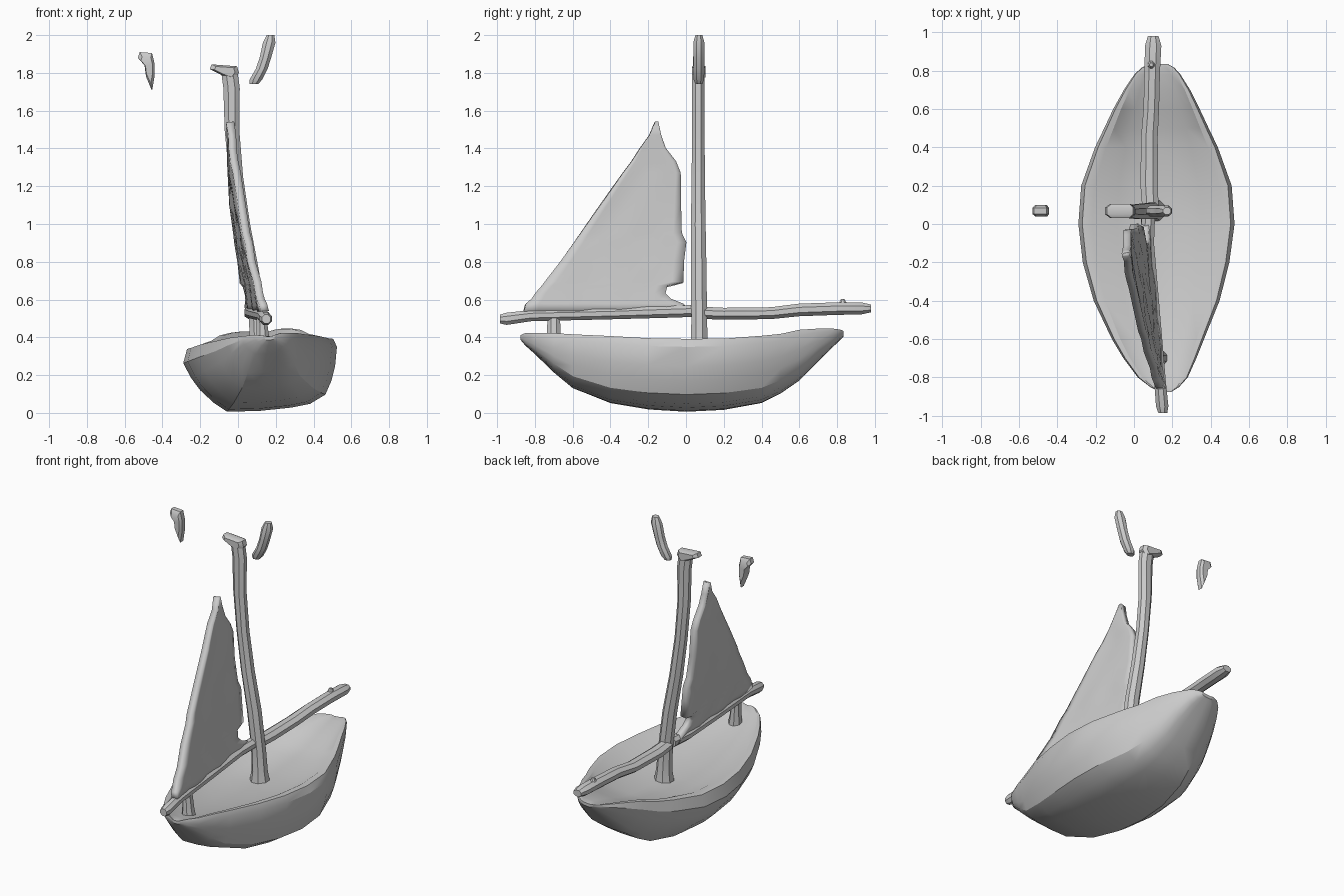
import bpy, bmesh, math


def finish(name, bm, angle=35):
    bmesh.ops.recalc_face_normals(bm, faces=bm.faces)
    me = bpy.data.meshes.new(name)
    bm.to_mesh(me)
    bm.free()
    ob = bpy.data.objects.new(name, me)
    bpy.context.collection.objects.link(ob)
    bpy.ops.object.select_all(action='DESELECT')
    ob.select_set(True)
    bpy.context.view_layer.objects.active = ob
    bpy.ops.object.shade_smooth_by_angle(angle=math.radians(angle))
    return ob


def loft(name, rings, angle=35):
    """Skin closed rings of points and cap both ends."""
    bm = bmesh.new()
    loops = [[bm.verts.new(p) for p in r] for r in rings]
    n = len(loops[0])
    for a, b in zip(loops, loops[1:]):
        for i in range(n):
            j = (i + 1) % n
            bm.faces.new((a[i], a[j], b[j], b[i]))
    bm.faces.new(loops[0])
    bm.faces.new(loops[-1])
    return finish(name, bm, angle)


def pole(name, path, upright, sides=8):
    """Path of (x, y, z, radius_a, radius_b); rings lie in xy if upright, else xz."""
    rings = []
    for x, y, z, ra, rb in path:
        ring = []
        for i in range(sides):
            t = math.tau * (i + 0.5) / sides
            a, b = ra * math.cos(t), rb * math.sin(t)
            ring.append((x + a, y + b, z) if upright else (x + a, y, z + b))
        rings.append(ring)
    return loft(name, rings)


# Hull: heeled cross-section swept through stations, with a recessed deck
section = [(-.95, 1), (-1, .8), (-.9, .58), (-.78, .39), (-.6, .19), (-.43, .05),
           (0, .03), (.4, .045), (.65, .08), (.85, .2), (.93, .4), (.975, .6),
           (1, .88), (.95, 1), (.84, 1), (.56, .83), (0, .81), (-.5, .83), (-.82, 1)]
stations = [  # y, centre x, half width, bottom, top
    (-.875, .165, .03, .385, .41), (-.85, .16, .075, .355, .418), (-.8, .15, .13, .31, .415),
    (-.7, .135, .19, .21, .41), (-.6, .125, .24, .125, .40), (-.4, .118, .328, .045, .385),
    (-.2, .115, .382, .012, .37), (0, .117, .407, 0, .365), (.2, .117, .392, .01, .367),
    (.4, .117, .32, .045, .387), (.5, .117, .272, .095, .40), (.6, .117, .225, .165, .425),
    (.7, .12, .172, .27, .435), (.78, .122, .12, .35, .438), (.815, .125, .085, .385, .436),
    (.835, .13, .045, .405, .43)]
rings = []
for y, cx, w, b, t in stations:
    rings.append([(cx + u * w, y, b + h * (t - b) + .07 * u * w) for u, h in section])
loft("hull", rings, 30)

# Mast, leaning and gently curved
pole("mast", [(.11, .07, .28, .065, .06), (.108, .07, .36, .05, .048),
              (.10, .07, .5, .045, .045), (.07, .067, .75, .045, .045),
              (.025, .065, 1.0, .042, .042), (-.01, .065, 1.25, .04, .038),
              (-.032, .065, 1.5, .042, .036), (-.034, .065, 1.72, .047, .035),
              (-.045, .065, 1.80, .047, .035)], True)


def boom_x(y):
    return .06 - .092 * y


# Boom, its stern post and the bowsprit
pole("boom", [(.15, -.985, .497, .025, .025), (.147, -.95, .498, .035, .035),
              (boom_x(-.82), -.82, .515, .033, .032), (boom_x(-.4), -.4, .525, .036, .032),
              (boom_x(-.1), -.1, .535, .038, .034), (.075, .05, .54, .038, .034)], False)
pole("boom_support", [(.135, -.70, .35, .045, .045), (.13, -.70, .42, .035, .04),
                      (.125, -.70, .51, .028, .035)], True)
pole("bowsprit", [(.085, .08, .53, .045, .035), (.08, .2, .525, .05, .034),
                  (.08, .45, .528, .047, .034), (.09, .6, .545, .044, .036),
                  (.095, .8, .552, .044, .036), (.1, .93, .553, .046, .034),
                  (.1, .98, .553, .03, .022)], False)
pole("bowsprit_knob", [(.09, .83, .57, .025, .03), (.09, .83, .602, .01, .01)], True)

# Sail: rows of (height, rear edge, front edge), curved sideways and thickened
rows = [(.535, -.86, .03), (.575, -.85, -.02), (.60, -.82, -.08), (.63, -.80, -.11),
        (.67, -.765, -.10), (.69, -.75, -.015), (.8, -.665, -.012), (.9, -.595, 0),
        (.95, -.56, -.025), (1.1, -.455, -.028), (1.27, -.335, -.03),
        (1.33, -.29, -.055), (1.4, -.245, -.11), (1.47, -.195, -.135), (1.54, -.165, -.15)]
bm = bmesh.new()
cols = 12
prev = None
for z, y0, y1 in rows:
    line = []
    for i in range(cols + 1):
        y = y0 + (y1 - y0) * i / cols
        d = z - .54
        x = boom_x(y) - .2 * d + .085 * d * d + .004 * math.sin(23 * y + 17 * z)
        line.append(bm.verts.new((x, y, z)))
    if prev:
        for i in range(cols):
            bm.faces.new((prev[i], prev[i + 1], line[i + 1], line[i]))
    prev = line
sail = finish("sail", bm)
mod = sail.modifiers.new("thickness", 'SOLIDIFY')
mod.thickness = .042
mod.offset = 0


def slab(name, outline, half):
    """Outline in xz, tapered a little towards both y faces."""
    mx = sum(p[0] for p in outline) / len(outline)
    mz = sum(p[1] for p in outline) / len(outline)
    return loft(name, [[(mx + (x - mx) * s, .068 + d * half, mz + (z - mz) * s)
                        for x, z in outline]
                       for d, s in ((-1, .7), (-.5, 1), (.5, 1), (1, .7))])


# Masthead cap and the two loose pennant pieces
slab("masthead_cap", [(-.15, 1.82), (-.14, 1.845), (-.005, 1.835), (.005, 1.80),
                      (-.02, 1.765), (-.08, 1.785)], .036)
slab("pennant_left", [(-.53, 1.88), (-.52, 1.91), (-.455, 1.905), (-.442, 1.85),
                      (-.442, 1.78), (-.455, 1.705), (-.487, 1.78), (-.495, 1.84)], .03)
pole("pennant_right", [(.085, .068, 1.742, .025, .02), (.095, .068, 1.765, .036, .03),
                       (.125, .068, 1.82, .034, .032), (.145, .068, 1.88, .033, .032),
                       (.165, .068, 1.96, .036, .032), (.172, .068, 2.0, .022, .02)], True)
